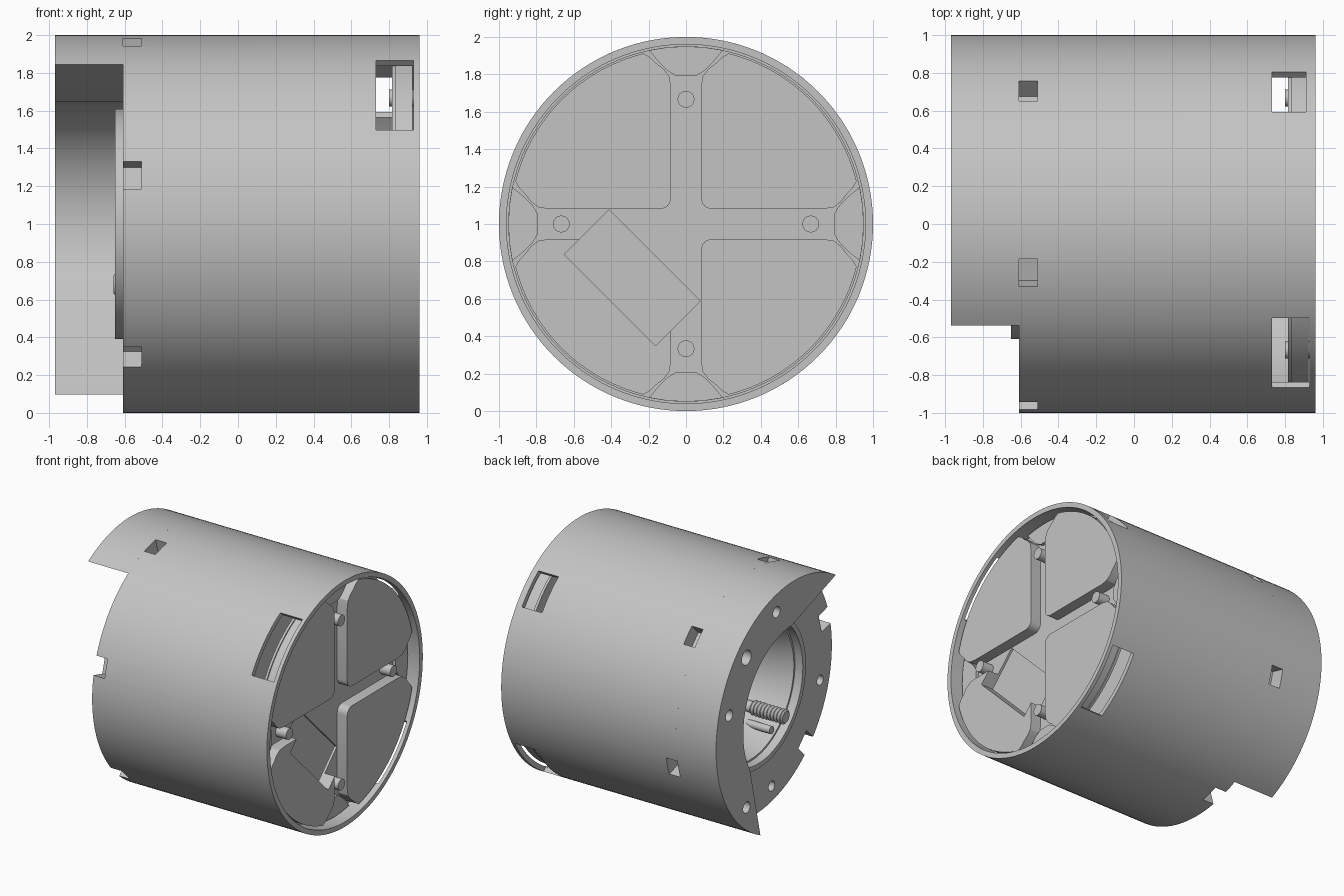
import bpy, bmesh
from math import sin, cos, radians, pi
from mathutils import Matrix, Vector

cube = bpy.data.objects.get("Cube")
if cube:
    bpy.data.objects.remove(cube, do_unlink=True)

grey = bpy.data.materials.new("plain grey")
grey.use_nodes = True
grey.diffuse_color = (0.55, 0.55, 0.55, 1)
grey.node_tree.nodes["Principled BSDF"].inputs["Base Color"].default_value = grey.diffuse_color
AXIS = Vector((0, 0, 1))  # the drum axis runs along x at this height


def polar(r, deg):
    return (r * cos(radians(deg)), r * sin(radians(deg)))


def arc(r, a0, a1, n, centre=(0, 0)):
    pts = [polar(r, a0 + (a1 - a0) * i / n) for i in range(n + 1)]
    return [(y + centre[0], z + centre[1]) for y, z in pts]


def finish(name, bm):
    bmesh.ops.remove_doubles(bm, verts=bm.verts, dist=1e-5)
    bmesh.ops.recalc_face_normals(bm, faces=bm.faces)
    mesh = bpy.data.meshes.new(name)
    bm.to_mesh(mesh)
    bm.free()
    mesh.materials.append(grey)
    ob = bpy.data.objects.new(name, mesh)
    bpy.context.collection.objects.link(ob)
    return ob


def prism(name, outline, x0, x1):
    """Extrude a (y, z) outline, measured from the axis, along x."""
    bm = bmesh.new()
    face = bm.faces.new([bm.verts.new(Vector((x0, y, z)) + AXIS) for y, z in outline])
    new = bmesh.ops.extrude_face_region(bm, geom=[face])["geom"]
    bmesh.ops.translate(bm, vec=(x1 - x0, 0, 0),
                        verts=[v for v in new if isinstance(v, bmesh.types.BMVert)])
    return finish(name, bm)


def lathe(name, profile, segments, centre=(0, 0)):
    """Revolve an (x, radius) profile around the x direction."""
    bm = bmesh.new()
    rings = []
    for i in range(segments):
        c, s = cos(2 * pi * i / segments), sin(2 * pi * i / segments)
        rings.append([bm.verts.new(Vector((x, r * c + centre[0], r * s + centre[1])) + AXIS)
                      for x, r in profile])
    for i in range(segments):
        a, b = rings[i], rings[(i + 1) % segments]
        for j in range(len(profile) - 1):
            bm.faces.new((a[j], a[j + 1], b[j + 1], b[j]))
    return finish(name, bm)


def rod(name, x0, x1, r, centre):
    return lathe(name, [(x0, 0), (x0, r), (x1, r), (x1, 0)], 24, centre)


def block(name, x0, x1, r0, r1, half, deg):
    """Box lying between two radii at an angle around the axis."""
    turn = Matrix.Rotation(radians(deg), 2)
    corners = [(r0, -half), (r1, -half), (r1, half), (r0, half)]
    return prism(name, [tuple(turn @ Vector(p)) for p in corners], x0, x1)


def cut(ob, cutters):
    for c in cutters:
        c.hide_render = True
        mod = ob.modifiers.new("cut", 'BOOLEAN')
        mod.operation, mod.solver, mod.object = 'DIFFERENCE', 'EXACT', c
    bpy.context.view_layer.update()
    graph = bpy.context.evaluated_depsgraph_get()
    result = bpy.data.meshes.new_from_object(ob.evaluated_get(graph))
    ob.modifiers.clear()
    ob.data = result
    for c in cutters:
        bpy.data.objects.remove(c, do_unlink=True)
    return ob


parts = []

# Drum shell with raised hub ring, tapered bore and recessed end
shell = lathe("drum_shell", [
    (0.70, 0), (0.70, 0.96), (0.96, 0.96), (0.96, 1), (-0.61, 1), (-0.61, 0.61),
    (-0.65, 0.61), (-0.65, 0.57), (-0.58, 0.57), (-0.58, 0.555), (0.3, 0.22), (0.3, 0)], 128)
cutters = [block("slot_cutter", -0.7, -0.51, 0.88, 1.2, 0.075, 45 + 60 * i) for i in range(6)]
cutters += [block("window_cutter", 0.73, 0.93, 0.85, 1.2, 0.26, a) for a in (135, -45)]
cutters.append(block("window_cutter", 0.73, 0.91, 0.85, 1.2, 0.15, 45))
cutters += [rod("hole_cutter", -0.8, -0.45, 0.04, polar(0.88, a)) for a in (195, 255)]
parts.append(cut(shell, cutters))

# Half-ring collar with straight tapering tips
LEAN = 29
collar_outline = arc(1, LEAN - 93.5, LEAN + 93.5, 66) + arc(0.65, LEAN + 59, LEAN - 59, 44)
collar = prism("half_ring_collar", collar_outline, -0.97, -0.61)
cutters = [rod("hole_cutter", -1.1, -0.75, 0.06 if a == 45 else 0.045, polar(0.86, a))
           for a in (-45, 15, 45, 75)]
parts.append(cut(collar, cutters))

# Floor disc behind the pads, with a slanted pocket
floor = lathe("end_floor", [(0.815, 0), (0.815, 0.95), (0.835, 0.95), (0.835, 0)], 96)
parts.append(cut(floor, [block("pocket_cutter", 0.75, 0.9, 0.237, 0.575, 0.345, 225)]))

# Four quadrant pads separated by a cross-shaped channel
flare = [(0.73, 0.08), (0.79, 0.09), (0.83, 0.12), (0.86, 0.16), (0.89, 0.19)]
pad_outline = (arc(0.06, 180, 270, 6, (0.14, 0.14)) + flare + arc(0.94, 14, 76, 24)
               + [(z, y) for y, z in reversed(flare)])
for name, sy, sz in (("upper_back", 1, 1), ("upper_front", -1, 1),
                     ("lower_front", -1, -1), ("lower_back", 1, -1)):
    pad = prism(name + "_pad", [(sy * y, sz * z) for y, z in pad_outline], 0.83, 0.925)
    if name == "lower_front":
        cut(pad, [block("pocket_cutter", 0.75, 1, 0, 0.575, 0.345, 225)])
    parts.append(pad)

# Pegs and rim bosses at the ends of the channel
for i in range(4):
    parts.append(rod("channel_peg", 0.80, 0.93, 0.045, polar(0.667, 90 * i)))
    boss = [polar(0.95, 90 * i + a) for a in (-12, -6, 0, 6, 12)]
    inner = [(0.86, 0.14), (0.82, 0.1), (0.79, 0.05), (0.79, -0.05), (0.82, -0.1), (0.86, -0.14)]
    turn = Matrix.Rotation(radians(90 * i), 2)
    boss += [tuple(turn @ Vector(p)) for p in inner]
    parts.append(prism("rim_boss", boss, 0.83, 0.86))

# Threaded stud and plain dowel inside the bore
thread = [(-0.66, 0), (-0.66, 0.045)]
for i in range(10):
    thread += [(-0.65 + 0.03 * i, 0.058), (-0.635 + 0.03 * i, 0.045)]
thread += [(-0.3, 0.045), (-0.3, 0)]
parts.append(lathe("threaded_stud", thread, 24, (-0.34, -0.32)))
parts.append(rod("bore_dowel", -0.58, -0.3, 0.03, (-0.27, -0.42)))

# Smooth the curved walls and keep edges sharp
bpy.ops.object.select_all(action='DESELECT')
for ob in parts:
    ob.select_set(True)
bpy.context.view_layer.objects.active = parts[0]
bpy.ops.object.shade_smooth_by_angle(angle=radians(25))
